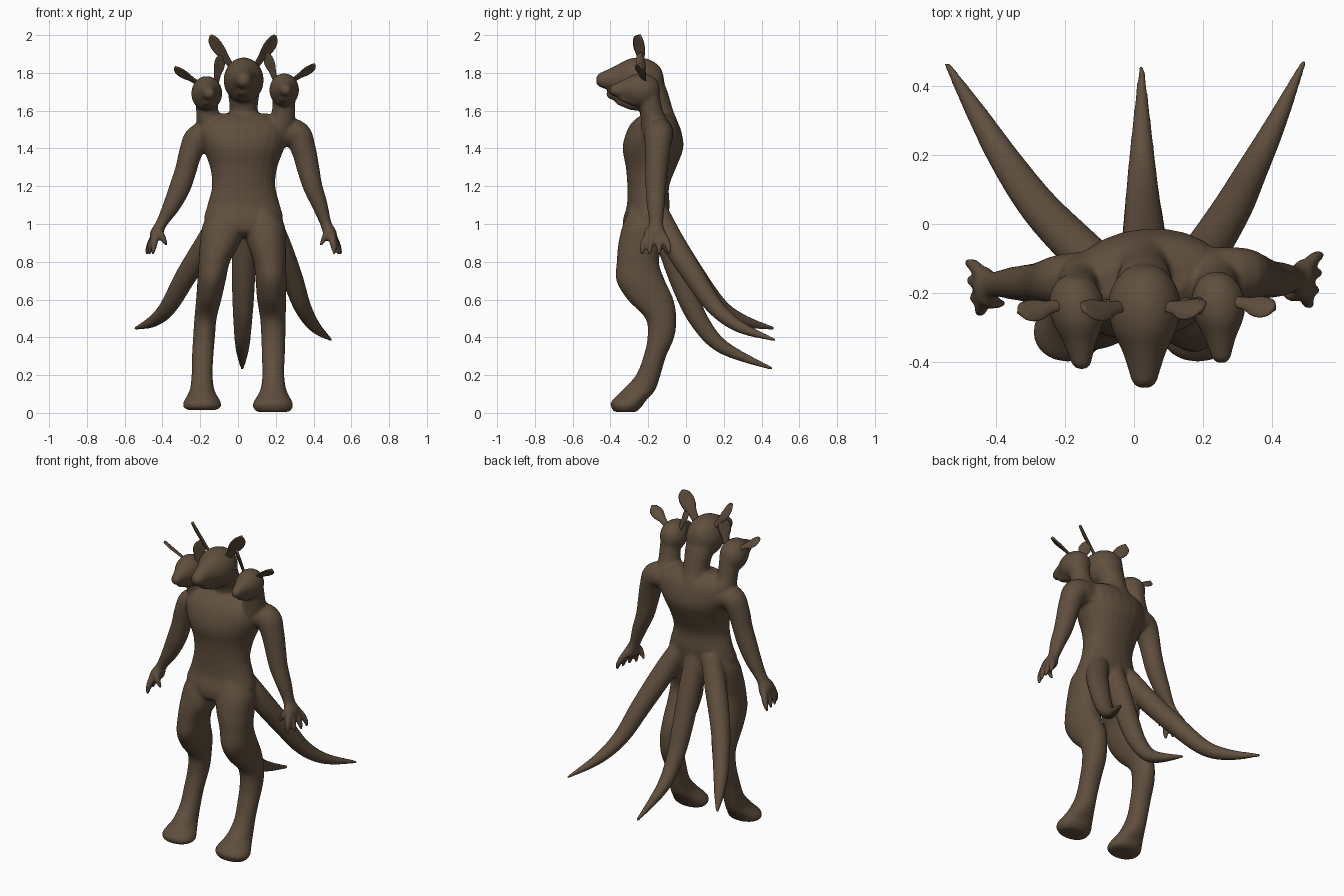
import bpy, math
from mathutils import Vector as V

fur = bpy.data.materials.new("brown_fur")
fur.diffuse_color = (0.115, 0.077, 0.047, 1)
CX = 0.03                      # torso centre line


def spline(rows, steps=5):
    """Catmull-Rom interpolation of (x, y, z, a, b) rows."""
    out = []
    for i in range(len(rows) - 1):
        p = [rows[max(0, min(len(rows) - 1, i + k))] for k in (-1, 0, 1, 2)]
        for s in range(steps):
            t = s / steps
            out.append([0.5 * (2 * b + (c - a) * t + (2 * a - 5 * b + 4 * c - d) * t * t
                               + (3 * b - a - 3 * c + d) * t ** 3) for a, b, c, d in zip(*p)])
    return out + [list(rows[-1])]


def loft(name, rows, axes=None, ref=(0, 1, 0), power=2.0, cup=0.0, n=24):
    """Skin rings along rows; fixed ring axes, or rings square to the path."""
    rings = spline(rows)
    pts = [V(r[:3]) for r in rings]
    verts, faces = [], []
    for i, r in enumerate(rings):
        if axes:
            u, v = V(axes[0]), V(axes[1])
        else:
            t = (pts[min(i + 1, len(pts) - 1)] - pts[max(i - 1, 0)]).normalized()
            u = (V(ref) - t * V(ref).dot(t)).normalized()
            v = t.cross(u)
        a, b = max(r[3], 0.002), max(r[4], 0.002)
        for k in range(n):
            c, s = math.cos(math.tau * k / n), math.sin(math.tau * k / n)
            c = math.copysign(abs(c) ** (2 / power), c)
            s = math.copysign(abs(s) ** (2 / power), s)
            verts.append(pts[i] + u * a * c + v * (b * s + cup * a * c * c))
    for i in range(len(rings) - 1):
        for k in range(n):
            j = (k + 1) % n
            faces.append((i * n + k, i * n + j, (i + 1) * n + j, (i + 1) * n + k))
    faces += [tuple(range(n))[::-1], tuple(range(len(verts) - n, len(verts)))]
    me = bpy.data.meshes.new(name)
    me.from_pydata(verts, [], faces)
    me.materials.append(fur)
    ob = bpy.data.objects.new(name, me)
    bpy.context.collection.objects.link(ob)
    return ob


FLAT = ((1, 0, 0), (0, 1, 0))      # horizontal rings
TURNED = ((1, .08, 0), (0, 1, 0))  # torso turned a little
UPRIGHT = ((1, 0, 0), (0, 0, 1))   # rings facing forward
parts, ears = [], []

# Torso
parts.append(loft("torso", [(CX, y, z, a, b) for z, y, a, b in (
    (.93, -.22, .07, .06), (.96, -.222, .15, .105), (1.02, -.215, .208, .118), (1.1, -.20, .192, .112),
    (1.2, -.20, .168, .11), (1.3, -.185, .178, .133), (1.4, -.175, .215, .16), (1.48, -.17, .24, .147),
    (1.54, -.165, .215, .118), (1.585, -.16, .13, .065))], TURNED, power=2.1))

# Legs: z, left x, right x, left half width, right half width, y, half depth
LEG = ((1.1, -.05, .11, .07, .07, -.205, .085), (1.0, -.075, .135, .11, .11, -.218, .115),
       (.9, -.095, .15, .107, .103, -.238, .12),
       (.8, -.125, .168, .083, .086, -.255, .112), (.7, -.14, .175, .075, .082, -.24, .129),
       (.6, -.155, .178, .067, .077, -.188, .122), (.5, -.172, .185, .059, .068, -.133, .082),
       (.4, -.18, .187, .058, .064, -.133, .071), (.3, -.187, .187, .057, .061, -.165, .060),
       (.2, -.19, .187, .056, .058, -.2, .065), (.12, -.19, .187, .066, .07, -.25, .087),
       (.06, -.19, .185, .098, .102, -.306, .09), (.03, -.19, .185, .1, .106, -.316, .08),
       (.005, -.19, .185, .075, .085, -.322, .058))
for i, side in enumerate(("left", "right")):
    lift = (.014, 0)[i]
    parts.append(loft(side + "_leg", [(r[1 + i], r[5], max(r[0], lift + .4 * r[0]) if r[0] < .03 else r[0],
                                       r[3 + i], r[6]) for r in LEG], FLAT, power=2.1))

# Arms and palms
ARMS = {"left": [(-.10, -.155, 1.45, .08, .07), (-.205, -.162, 1.46, .075, .072), (-.25, -.168, 1.38, .066, .062),
                 (-.275, -.17, 1.29, .059, .057), (-.305, -.172, 1.2, .055, .057), (-.35, -.172, 1.1, .048, .047),
                 (-.407, -.175, 1.0, .038, .03), (-.43, -.182, .95, .06, .036), (-.438, -.184, .915, .058, .028)],
        "right": [(.16, -.15, 1.47, .08, .07), (.30, -.145, 1.48, .078, .076), (.345, -.15, 1.4, .068, .066),
                  (.37, -.155, 1.3, .06, .06), (.395, -.16, 1.2, .055, .052), (.433, -.16, 1.1, .048, .042),
                  (.466, -.158, 1.0, .038, .03), (.487, -.162, .95, .06, .036), (.498, -.162, .915, .058, .028)]}
for side, rows in ARMS.items():
    parts.append(loft(side + "_arm", rows))
    x, y = rows[-1][0], rows[-1][1]
    out = -1 if side == "left" else 1
    # Fingers spread front to back, thumb turned inward
    for k, (d, e) in enumerate(((-.07, .0), (-.03, .02), (.02, .03), (.07, .035))):
        parts.append(loft(f"{side}_finger_{k}", [
            (x, y + d * .5, .95, .02, .02), (x + out * (.004 + e * .5), y + d * .85, .905, .02, .02),
            (x + out * (.01 + e * .8), y + d, .87, .016, .016), (x + out * (.012 + e), y + d, .835, .008, .008)], n=10))
    parts.append(loft(side + "_thumb", [
        (x - out * .005, y - .03, .97, .022, .022), (x - out * .035, y - .045, .935, .02, .02),
        (x - out * .062, y - .045, .885, .009, .009)], n=10))

# Tails
TAILS = {"left": [(-.07, -.15, 1.06, .06, .06), (-.15, -.08, .92, .064, .064), (-.272, .045, .73, .057, .057),
                  (-.37, .18, .56, .046, .046), (-.45, .31, .485, .032, .032), (-.546, .47, .447, .009, .009)],
         "middle": [(.03, -.15, 1.06, .06, .06), (.03, -.08, .86, .064, .064), (.028, -.005, .65, .06, .06),
                    (.025, .075, .48, .05, .05), (.023, .2, .345, .037, .037), (.022, .46, .232, .009, .009)],
         "right": [(.14, -.15, 1.06, .06, .06), (.205, -.08, .92, .064, .064), (.285, .045, .72, .057, .057),
                   (.342, .155, .56, .046, .046), (.408, .285, .455, .032, .032), (.495, .475, .385, .009, .009)]}
for side, rows in TAILS.items():
    parts.append(loft(side + "_tail", rows, ref=(1, 0, 0)))

# Necks
NECKS = {"left": [(-.11, -.155, 1.42, .08, .08), (-.14, -.165, 1.52, .078, .076), (-.162, -.182, 1.59, .06, .062),
                  (-.165, -.20, 1.69, .06, .058)],
         "middle": [(CX, -.12, 1.38, .10, .10), (CX, -.13, 1.5, .105, .10), (CX, -.147, 1.6, .075, .08),
                    (CX, -.18, 1.7, .084, .083), (CX, -.2, 1.78, .08, .07)],
         "right": [(.19, -.15, 1.42, .08, .09), (.22, -.16, 1.52, .08, .08), (.24, -.18, 1.59, .063, .062),
                   (.245, -.20, 1.69, .06, .058)]}
for side, rows in NECKS.items():
    parts.append(loft(side + "_neck", rows, FLAT))

# Heads: offsets from the skull centre (y, z, half width, half height)
SKULL = ((.135, -.01, .012, .012), (.115, 0, .06, .068), (.06, 0, .097, .11), (0, .002, .106, .12),
         (-.06, .008, .092, .104), (-.12, .006, .064, .074), (-.175, .004, .046, .05),
         (-.21, .002, .035, .036), (-.226, .001, .016, .016))
JAW = ((.02, -.06, .06, .055), (-.05, -.07, .058, .045), (-.10, -.066, .045, .03),
       (-.145, -.058, .032, .02), (-.165, -.054, .015, .01))
# name, centre, scale, snout sideways drift, ear tips (left, right)
HEADS = (("left", (-.165, -.248, 1.690), .77, .012, ((-.335, -.255, 1.83), (-.095, -.24, 1.895))),
         ("middle", (CX, -.25, 1.76), 1.0, 0, ((-.145, -.25, 2.0), (.198, -.245, 2.0))),
         ("right", (.245, -.237, 1.708), .74, .008, ((.155, -.24, 1.905), (.408, -.245, 1.845))))
for name, c, s, drift, tips in HEADS:
    for part, rows in (("skull", SKULL), ("jaw", JAW)):
        parts.append(loft(f"{name}_{part}", [(c[0] - drift * y / .2, c[1] + y * s, c[2] + z * s, a * s, b * s)
                                             for y, z, a, b in rows], UPRIGHT))
    # Ears: thin cupped leaves
    for tip, sg in zip(tips, (-1, 1)):
        base, tip = V((c[0] + sg * .062 * s, c[1] + .015, c[2] + .075 * s)), V(tip)
        w = (.02, .027, .04, .043, .032, .006)
        rows = [(*base.lerp(tip, t), a * (.35 + .65 * s), .008)
                for t, a in zip((0, .3, .5, .7, .89, 1), w)]
        ears.append(loft(f"{name}_head_{'left' if sg < 0 else 'right'}_ear", rows,
                         ref=(sg * .7, .6, -.1), cup=-.2 * sg, n=16))

# Fuse the flesh into one smooth skin
bpy.ops.object.select_all(action='DESELECT')
for ob in parts:
    ob.select_set(True)
body = parts[0]
bpy.context.view_layer.objects.active = body
bpy.ops.object.join()
body.name = "body"
rm = body.modifiers.new("fuse", 'REMESH')
rm.mode, rm.voxel_size = 'VOXEL', 0.008
sm = body.modifiers.new("soften", 'SMOOTH')
sm.factor, sm.iterations = 0.5, 12
for m in ("fuse", "soften"):
    bpy.ops.object.modifier_apply(modifier=m)
if not body.data.materials:
    body.data.materials.append(fur)
for ob in [body] + ears:
    ob.data.polygons.foreach_set("use_smooth", [True] * len(ob.data.polygons))
